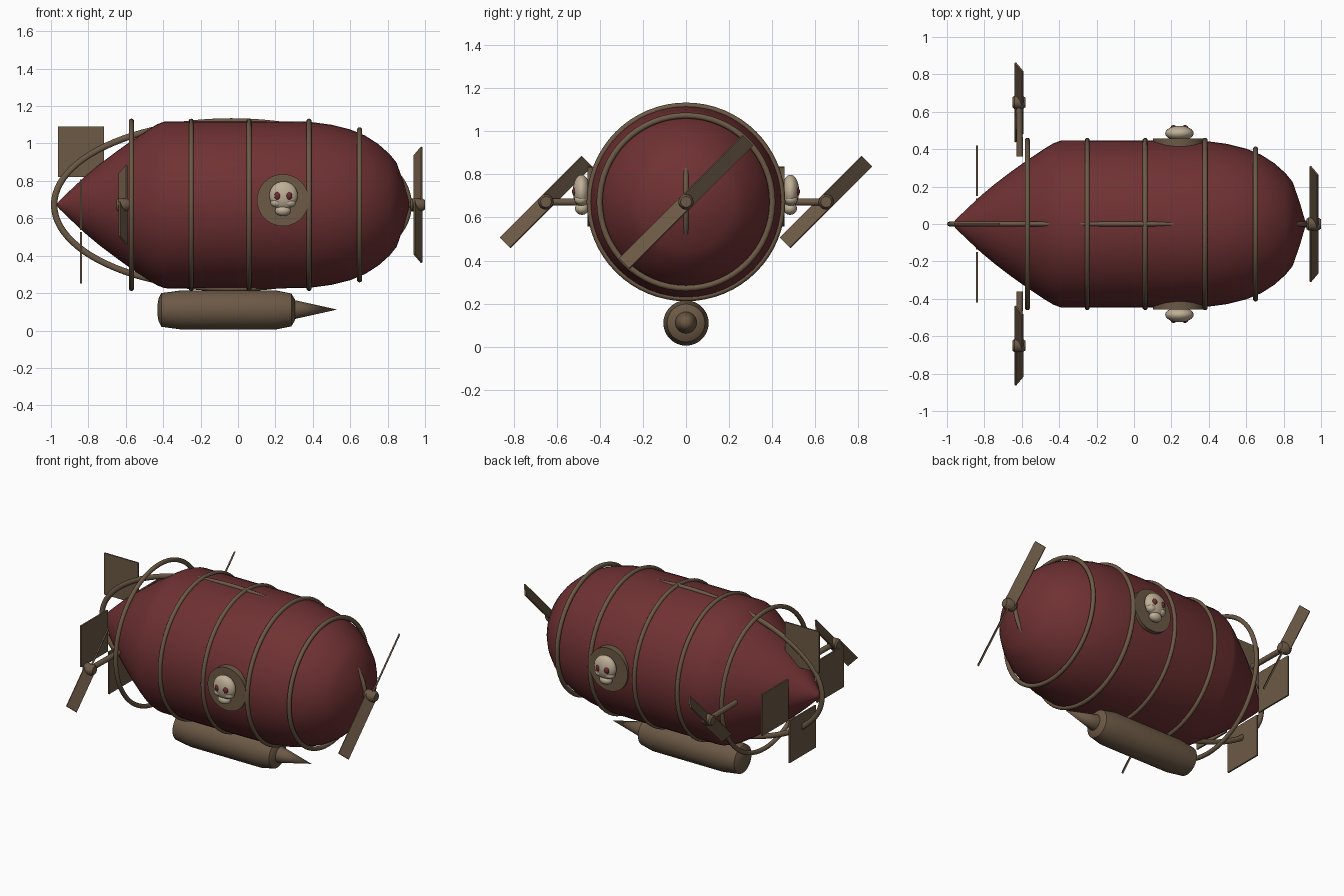
import bpy, bmesh, math
from mathutils import Vector, Matrix

if "Cube" in bpy.data.objects:
    bpy.data.objects.remove(bpy.data.objects["Cube"])

AXIS_Z = 0.672


def material(name, rgb):
    m = bpy.data.materials.new(name)
    m.diffuse_color = (*rgb, 1)
    m.use_nodes = True
    m.node_tree.nodes["Principled BSDF"].inputs["Base Color"].default_value = m.diffuse_color
    return m


RED = material("dark_red_canvas", (0.16, 0.031, 0.033))
BROWN = material("bronze_brown", (0.15, 0.10, 0.06))
BONE = material("bone", (0.52, 0.43, 0.31))
EYE = material("eye_red", (0.17, 0.025, 0.03))


def finish(name, bm, mat, smooth=True, angle=35):
    bmesh.ops.recalc_face_normals(bm, faces=bm.faces)
    me = bpy.data.meshes.new(name)
    bm.to_mesh(me)
    bm.free()
    me.materials.append(mat)
    ob = bpy.data.objects.new(name, me)
    bpy.context.collection.objects.link(ob)
    if smooth:
        bpy.ops.object.select_all(action='DESELECT')
        ob.select_set(True)
        bpy.context.view_layer.objects.active = ob
        bpy.ops.object.shade_smooth_by_angle(angle=math.radians(angle))
    return ob


def lathe_x(name, profile, z, mat, segs=48, angle=35):
    """Revolve (x, radius) points around a line along x."""
    bm = bmesh.new()
    pts = [bm.verts.new((x, 0, z + r)) for x, r in profile]
    edges = [bm.edges.new(p) for p in zip(pts, pts[1:])]
    bmesh.ops.spin(bm, geom=pts + edges, cent=(0, 0, z), axis=(1, 0, 0),
                   angle=2 * math.pi, steps=segs, use_merge=True)
    bmesh.ops.remove_doubles(bm, verts=bm.verts, dist=1e-4)
    return finish(name, bm, mat, angle=angle)


def ring(name, center, u, v, tube_uv, tube_w, mat, segs=64, sides=10):
    """Elliptical hoop spanned by vectors u and v."""
    bm = bmesh.new()
    u, v, c = Vector(u), Vector(v), Vector(center)
    w = u.cross(v).normalized()
    rows = []
    for i in range(segs):
        a = 2 * math.pi * i / segs
        p = u * math.cos(a) + v * math.sin(a)
        tangent = v * math.cos(a) - u * math.sin(a)
        out = tangent.cross(w).normalized()
        rows.append([bm.verts.new(c + p + out * tube_uv * math.cos(b) + w * tube_w * math.sin(b))
                     for b in (2 * math.pi * j / sides for j in range(sides))])
    for i in range(segs):
        r, s = rows[i], rows[(i + 1) % segs]
        for j in range(sides):
            k = (j + 1) % sides
            bm.faces.new((r[j], s[j], s[k], r[k]))
    return finish(name, bm, mat, angle=60)


def box(name, center, size, mat):
    bm = bmesh.new()
    bmesh.ops.create_cube(bm, size=1, matrix=Matrix.LocRotScale(Vector(center), None, Vector(size)))
    return finish(name, bm, mat, smooth=False)


def rod(name, a, b, r, mat, segs=24):
    bm = bmesh.new()
    a, b = Vector(a), Vector(b)
    rot = (b - a).to_track_quat('Z', 'Y')
    bmesh.ops.create_cone(bm, cap_ends=True, segments=segs, radius1=r, radius2=r, depth=(b - a).length,
                          matrix=Matrix.LocRotScale((a + b) / 2, rot, None))
    return finish(name, bm, mat)


def ellipsoid(name, center, radii, mat):
    bm = bmesh.new()
    bmesh.ops.create_uvsphere(bm, u_segments=24, v_segments=14, radius=1,
                              matrix=Matrix.LocRotScale(Vector(center), None, Vector(radii)))
    return finish(name, bm, mat, angle=60)


def propeller(name, center, reach, width, x0, x1):
    """Two pitched blades on the diagonal with a round hub along x."""
    c = Vector(center)
    pitch = math.radians(31)
    for i, s in enumerate((1, -1)):
        d = Vector((0, s, s)).normalized()
        t = Vector((0, -d.z, d.y))
        wide = Vector((math.sin(pitch), 0, 0)) + t * math.cos(pitch)
        thin = d.cross(wide)
        bm = bmesh.new()
        m = Matrix((d, wide, thin)).transposed().to_4x4()
        bmesh.ops.create_cube(bm, size=1, matrix=Matrix.Translation(c + d * (reach / 2)) @ m
                              @ Matrix.Diagonal((reach, width, 0.009, 1)))
        finish(f"{name}_blade_{i + 1}", bm, BROWN, smooth=False)
    lathe_x(name + "_hub", [(x0, 0), (x0, 0.027), (x0 + 0.01, 0.035), (x1 - 0.015, 0.035),
                            (x1, 0.025), (x1, 0)], c.z, BROWN, 20).location.y = c.y


# Gas envelope with pointed tail and rounded nose
lathe_x("envelope", [(-0.97, 0), (-0.955, 0.022), (-0.9, 0.075), (-0.82, 0.15), (-0.74, 0.217),
                     (-0.65, 0.285), (-0.57, 0.342), (-0.48, 0.402), (-0.43, 0.432), (-0.39, 0.446),
                     (0.2, 0.447), (0.38, 0.444), (0.5, 0.428), (0.6, 0.403), (0.68, 0.37),
                     (0.75, 0.325), (0.81, 0.272), (0.848, 0.225), (0.885, 0.12), (0.92, 0)],
        AXIS_Z, RED)

# Hoops around the envelope, and one long hoop from nose to tail
for i, (x, r) in enumerate([(-0.57, 0.447), (-0.25, 0.447), (0.06, 0.447), (0.38, 0.447), (0.65, 0.401)]):
    ring(f"envelope_hoop_{i + 1}", (x, 0, AXIS_Z), (0, r, 0), (0, 0, r), 0.014, 0.014, BROWN)
ring("long_hoop", (-0.035, 0, AXIS_Z), (0.948, 0, 0), (0, 0, 0.446), 0.017, 0.013, BROWN, 96)

# Gondola with spike
lathe_x("gondola", [(-0.43, 0), (-0.43, 0.03), (-0.425, 0.06), (-0.41, 0.09), (-0.3, 0.105),
                    (0.2, 0.105), (0.285, 0.088), (0.305, 0.055), (0.305, 0)], 0.11, BROWN, 32)
lathe_x("gondola_spike", [(0.29, 0), (0.29, 0.05), (0.305, 0.05), (0.53, 0)], 0.112, BROWN, 24)

# Tail plates
box("upper_tail_plate", (-0.84, 0, 0.955), (0.245, 0.01, 0.27), BROWN)
box("lower_tail_plate", (-0.84, 0, 0.39), (0.01, 0.27, 0.275), BROWN)
for side, s in (("front", -1), ("back", 1)):
    box(side + "_tail_plate", (-0.84, s * 0.285, AXIS_Z), (0.01, 0.27, 0.27), BROWN)

# Propellers
propeller("nose_propeller", (0.962, 0, AXIS_Z), 0.405, 0.077, 0.922, 1.0)
rod("nose_shaft", (0.88, 0, AXIS_Z), (0.93, 0, AXIS_Z), 0.018, BROWN)
for side, s in (("front", -1), ("back", 1)):
    propeller(side + "_propeller", (-0.615, s * 0.65, AXIS_Z), 0.268, 0.077, -0.65, -0.58)
    rod(side + "_propeller_shaft", (-0.61, s * 0.36, AXIS_Z), (-0.615, s * 0.65, AXIS_Z), 0.017, BROWN)

# Round skull emblems on both sides
for side, s in (("front", -1), ("back", 1)):
    rod(side + "_emblem_disc", (0.24, s * 0.38, 0.697), (0.24, s * 0.458, 0.697), 0.139, BROWN, 40)
    ellipsoid(side + "_skull", (0.243, s * 0.485, 0.722), (0.076, 0.04, 0.076), BONE)
    ellipsoid(side + "_jaw", (0.24, s * 0.483, 0.641), (0.042, 0.032, 0.029), BONE)
    for k in (-1, 1):
        ellipsoid(f"{side}_cheek_{'left' if k < 0 else 'right'}", (0.242 + k * 0.035, s * 0.488, 0.683),
                  (0.033, 0.03, 0.025), BONE)
        ellipsoid(f"{side}_eye_{'left' if k < 0 else 'right'}", (0.242 + k * 0.03, s * 0.508, 0.72),
                  (0.019, 0.021, 0.024), EYE)
